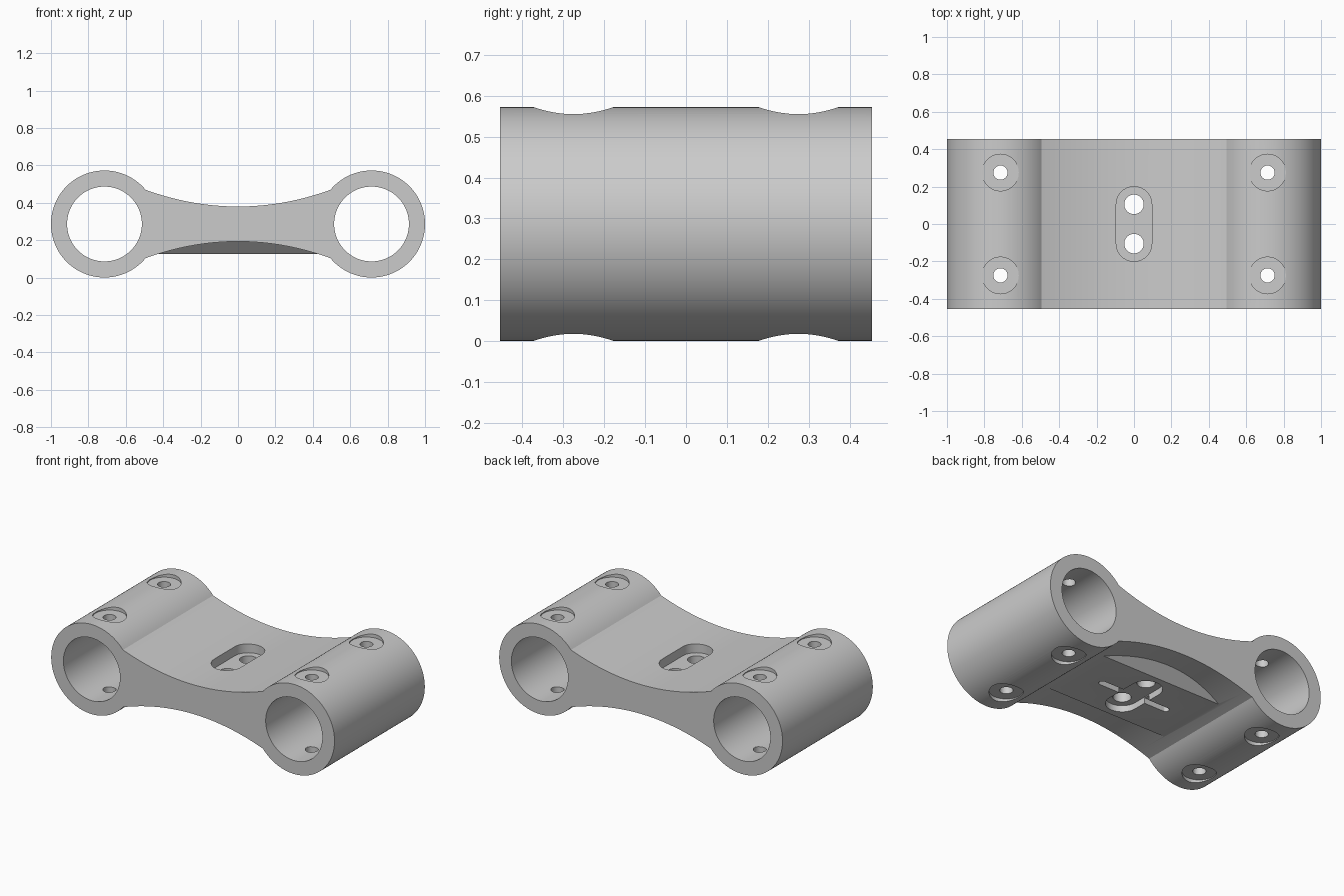
import bpy, bmesh
from math import sin, cos, pi, radians
from mathutils import Vector

cube = bpy.data.objects.get("Cube")
if cube:
    bpy.data.objects.remove(cube, do_unlink=True)

RING_X, MID_Z, OUTER, BORE = 0.714, 0.2865, 0.286, 0.2
HALF_Y = 0.455
BOLT_Y = 0.275

grey = bpy.data.materials.new("plain grey")
grey.use_nodes = True
grey.diffuse_color = (0.6, 0.6, 0.6, 1)
grey.node_tree.nodes["Principled BSDF"].inputs["Base Color"].default_value = (0.6, 0.6, 0.6, 1)


def arc(cx, cy, r, start, end, n):
    """Points along an arc, angles in degrees."""
    angles = [radians(start + (end - start) * i / n) for i in range(n + 1)]
    return [(cx + r * cos(a), cy + r * sin(a)) for a in angles]


def circle(cx, cy, r, n=48):
    return arc(cx, cy, r, 0, 360, n)[:-1]


def obround(half_length, r, along_x=False):
    d = half_length - r
    pts = arc(0, d, r, 0, 180, 20) + arc(0, -d, r, 180, 360, 20)
    return [(y, -x) for x, y in pts] if along_x else pts


def prism(name, loops, axis, spans):
    """Extrude each 2D loop along an axis between its low and high ends."""
    place = {"x": lambda a, b, h: (h, a, b),
             "y": lambda a, b, h: (a, h, b),
             "z": lambda a, b, h: (a, b, h)}[axis]
    bm = bmesh.new()
    for loop, (lo, hi) in zip(loops, spans):
        face = bm.faces.new([bm.verts.new(place(a, b, lo)) for a, b in loop])
        made = bmesh.ops.extrude_face_region(bm, geom=[face])["geom"]
        verts = [v for v in made if isinstance(v, bmesh.types.BMVert)]
        bmesh.ops.translate(bm, verts=verts, vec=Vector(place(0, 0, hi - lo)))
    bmesh.ops.recalc_face_normals(bm, faces=bm.faces)
    mesh = bpy.data.meshes.new(name)
    bm.to_mesh(mesh)
    bm.free()
    mesh.materials.append(grey)
    obj = bpy.data.objects.new(name, mesh)
    bpy.context.scene.collection.objects.link(obj)
    return obj


def combine(body, other, operation):
    """Apply a boolean and discard the helper."""
    other.hide_render = True
    bpy.context.view_layer.objects.active = body
    mod = body.modifiers.new(other.name, "BOOLEAN")
    mod.operation, mod.object, mod.solver = operation, other, "EXACT"
    bpy.ops.object.modifier_apply(modifier=mod.name)
    bpy.data.objects.remove(other, do_unlink=True)


# Body outline: two round ends joined by a waisted web
JOIN = 140.3
right_end = arc(RING_X, MID_Z, OUTER, -JOIN, JOIN, 96)
join_x, join_z = right_end[-1]
WAIST = 0.38
N = 40
web_top = []
for i in range(1, N):
    x = join_x * (1 - 2 * i / N)
    web_top.append((x, WAIST + (join_z - WAIST) * (x / join_x) ** 2))
half = right_end + web_top
outline = half + [(-x, 2 * MID_Z - z) for x, z in half]
body = prism("clamp_body", [outline], "y", [(-HALF_Y, HALF_Y)])

# Flat pad with sloping sides under the web
pad = prism("bottom_pad", [[(-0.24, 0.127), (0.24, 0.127), (0.34, 0.227), (-0.34, 0.227)]],
            "x", [(-0.46, 0.46)])
combine(body, pad, "UNION")

# Large bores
sides = (-1, 1)
bores = prism("bores", [circle(s * RING_X, MID_Z, BORE, 96) for s in sides], "y", [(-1, 1)] * 2)
combine(body, bores, "DIFFERENCE")

# Spot faces and bolt holes in the round ends
bolts = [(sx * RING_X, sy * BOLT_Y) for sx in sides for sy in sides]
for name, span in (("top_spot_faces", (0.55, 0.7)), ("bottom_spot_faces", (-0.1, 0.023))):
    spots = prism(name, [circle(x, y, 0.098) for x, y in bolts], "z", [span] * 4)
    combine(body, spots, "DIFFERENCE")
holes = prism("bolt_holes", [circle(x, y, 0.038, 32) for x, y in bolts], "z", [(-0.2, 0.8)] * 4)
combine(body, holes, "DIFFERENCE")

# Pockets, cross slot and holes in the web
combine(body, prism("top_pocket", [obround(0.2, 0.095)], "z", [(0.325, 0.6)]), "DIFFERENCE")
combine(body, prism("bottom_pocket", [obround(0.2, 0.095)], "z", [(-0.1, 0.167)]), "DIFFERENCE")
combine(body, prism("cross_slot", [obround(0.255, 0.021, True)], "z", [(-0.1, 0.162)]), "DIFFERENCE")
centre = prism("centre_holes", [circle(0, s * 0.105, 0.052, 40) for s in sides], "z", [(-0.2, 0.8)] * 2)
combine(body, centre, "DIFFERENCE")

# Smooth shading with sharp edges kept
bpy.ops.object.select_all(action="DESELECT")
body.select_set(True)
bpy.context.view_layer.objects.active = body
bpy.ops.object.shade_smooth_by_angle(angle=pi / 7)
